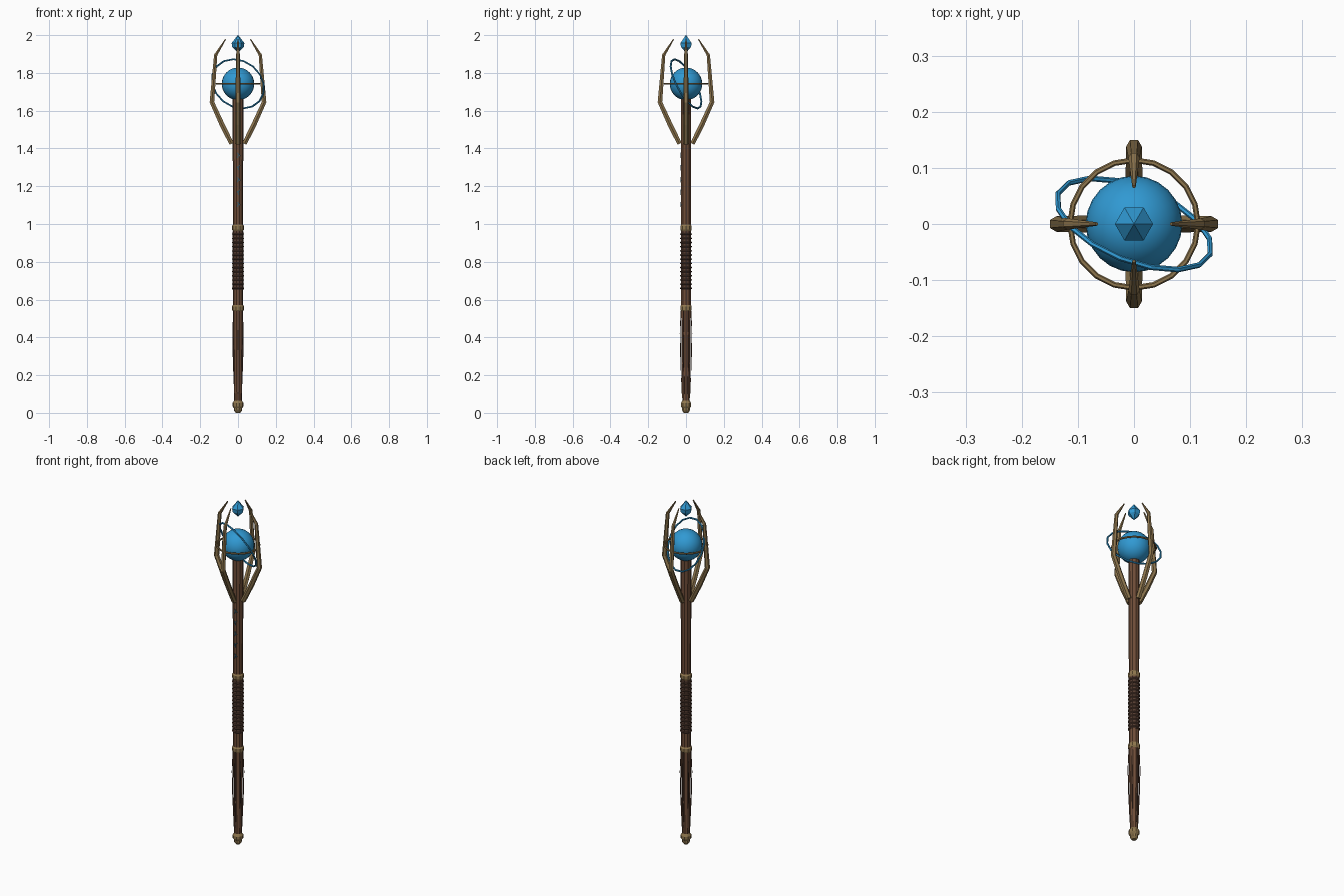
import bpy, bmesh, math
from mathutils import Vector

if "Cube" in bpy.data.objects:
    bpy.data.objects.remove(bpy.data.objects["Cube"])


def mat(name, col):
    m = bpy.data.materials.new(name)
    m.diffuse_color = (*col, 1)
    m.use_nodes = True
    m.node_tree.nodes["Principled BSDF"].inputs["Base Color"].default_value = m.diffuse_color
    return m


WOOD = mat("wood", (0.16, 0.075, 0.04))
LEATHER = mat("leather", (0.09, 0.045, 0.03))
BRASS = mat("brass", (0.27, 0.18, 0.075))
BLUE = mat("blue", (0.03, 0.32, 0.65))
RUNE = mat("rune", (0.03, 0.12, 0.18))


def loft(name, rings, material, cap=True, closed=False):
    """Skin a list of vertex rings."""
    bm = bmesh.new()
    rows = [[bm.verts.new(p) for p in r] for r in rings]
    n = len(rows[0])
    pairs = list(zip(rows, rows[1:])) + ([(rows[-1], rows[0])] if closed else [])
    for a, b in pairs:
        for i in range(n):
            bm.faces.new((a[i], a[(i + 1) % n], b[(i + 1) % n], b[i]))
    if cap and not closed:
        bm.faces.new(rows[0])
        bm.faces.new(rows[-1])
    bmesh.ops.recalc_face_normals(bm, faces=bm.faces)
    me = bpy.data.meshes.new(name)
    bm.to_mesh(me)
    bm.free()
    ob = bpy.data.objects.new(name, me)
    bpy.context.collection.objects.link(ob)
    me.materials.append(material)
    return ob


def lathe(name, profile, n, material, off=0.0):
    return loft(name, [[(r * math.cos(math.tau * i / n + off), r * math.sin(math.tau * i / n + off), z)
                        for i in range(n)] for r, z in profile], material)


def rib(name, path, ang, material, n=6):
    """Tapered bar in a radial plane; path rows: radius, z, half thickness, half width."""
    rings = []
    for k, (r, z, t, w) in enumerate(path):
        a, b = path[max(k - 1, 0)], path[min(k + 1, len(path) - 1)]
        d = Vector((b[0] - a[0], b[1] - a[1])).normalized()
        ring = []
        for i in range(n):
            u = math.tau * (i + 0.5) / n
            s, v = t * math.cos(u), w * math.sin(u)
            x, zz = r + d.y * s, z - d.x * s
            ring.append((x * math.cos(ang) - v * math.sin(ang),
                         x * math.sin(ang) + v * math.cos(ang), zz))
        rings.append(ring)
    return loft(name, rings, material)


def torus(name, loc, major, minor, seg, sides, material, normal=(0, 0, 1)):
    bpy.ops.mesh.primitive_torus_add(major_radius=major, minor_radius=minor, major_segments=seg,
                                     minor_segments=sides, location=loc)
    ob = bpy.context.object
    ob.name = name
    ob.rotation_euler = Vector(normal).to_track_quat('Z', 'Y').to_euler()
    ob.data.materials.append(material)
    return ob


# Shaft, tapering to the foot
lathe("shaft", [(0.020, 0.03), (0.023, 0.2), (0.027, 0.55), (0.027, 1.0),
                (0.028, 1.42), (0.029, 1.68)], 10, WOOD)

# Foot cap and metal collars
lathe("foot_cap", [(0.012, 0.0), (0.021, 0.012), (0.022, 0.025), (0.029, 0.035),
                   (0.029, 0.052), (0.021, 0.065)], 10, BRASS)
for z in (0.555, 0.98):
    lathe("collar", [(0.026, z - 0.018), (0.032, z - 0.009), (0.032, z + 0.009), (0.026, z + 0.018)],
          10, BRASS)

# Leather grip with wrapped bands
lathe("grip", [(0.0285, 0.65), (0.0285, 0.96)], 10, LEATHER)
for i in range(14):
    torus("grip_band", (0, 0, 0.66 + 0.022 * i), 0.028, 0.0045, 12, 5, LEATHER)

# Thin lower strips beside the shaft
for i in range(6):
    rib("lower_strip", [(0.021, 0.10, 0.002, 0.003), (0.028, 0.28, 0.003, 0.004),
                        (0.031, 0.42, 0.003, 0.004), (0.027, 0.54, 0.002, 0.003)],
        math.tau * i / 6 + math.pi / 2, LEATHER, 4)

# Small inlaid marks up the front
for i in range(5):
    for dx, dz, tilt in ((0, 0, 0.4), (0.004, 0.008, -0.7)):
        bpy.ops.mesh.primitive_cube_add(size=1, location=(dx, -0.0265, 1.1 + 0.065 * i + dz),
                                        rotation=(0, tilt * (-1) ** i, 0))
        ob = bpy.context.object
        ob.name = "inlay_mark"
        ob.scale = (0.004, 0.006, 0.022)
        ob.data.materials.append(RUNE)

# Four claw prongs
for i in range(4):
    rib("claw_prong", [(0.034, 1.425, 0.014, 0.015), (0.086, 1.53, 0.015, 0.015),
                       (0.138, 1.645, 0.014, 0.014), (0.118, 1.895, 0.010, 0.010),
                       (0.066, 1.978, 0.003, 0.003)], math.pi / 2 * i, BRASS)

# Orb
bpy.ops.mesh.primitive_uv_sphere_add(segments=24, ring_count=16, radius=0.086, location=(0, 0, 1.742))
orb = bpy.context.object
orb.name = "orb"
orb.data.materials.append(BLUE)
bpy.ops.object.shade_smooth()

# Level brass ring and tilted blue ring
torus("level_ring", (0, 0, 1.742), 0.114, 0.005, 20, 6, BRASS)
torus("tilted_ring", (0, 0, 1.742), 0.146, 0.005, 16, 6, BLUE, (0.33, 0.83, 0.45))

# Floating crystal
lathe("crystal", [(0.001, 1.907), (0.031, 1.938), (0.034, 1.958), (0.001, 2.0)], 6, BLUE)
